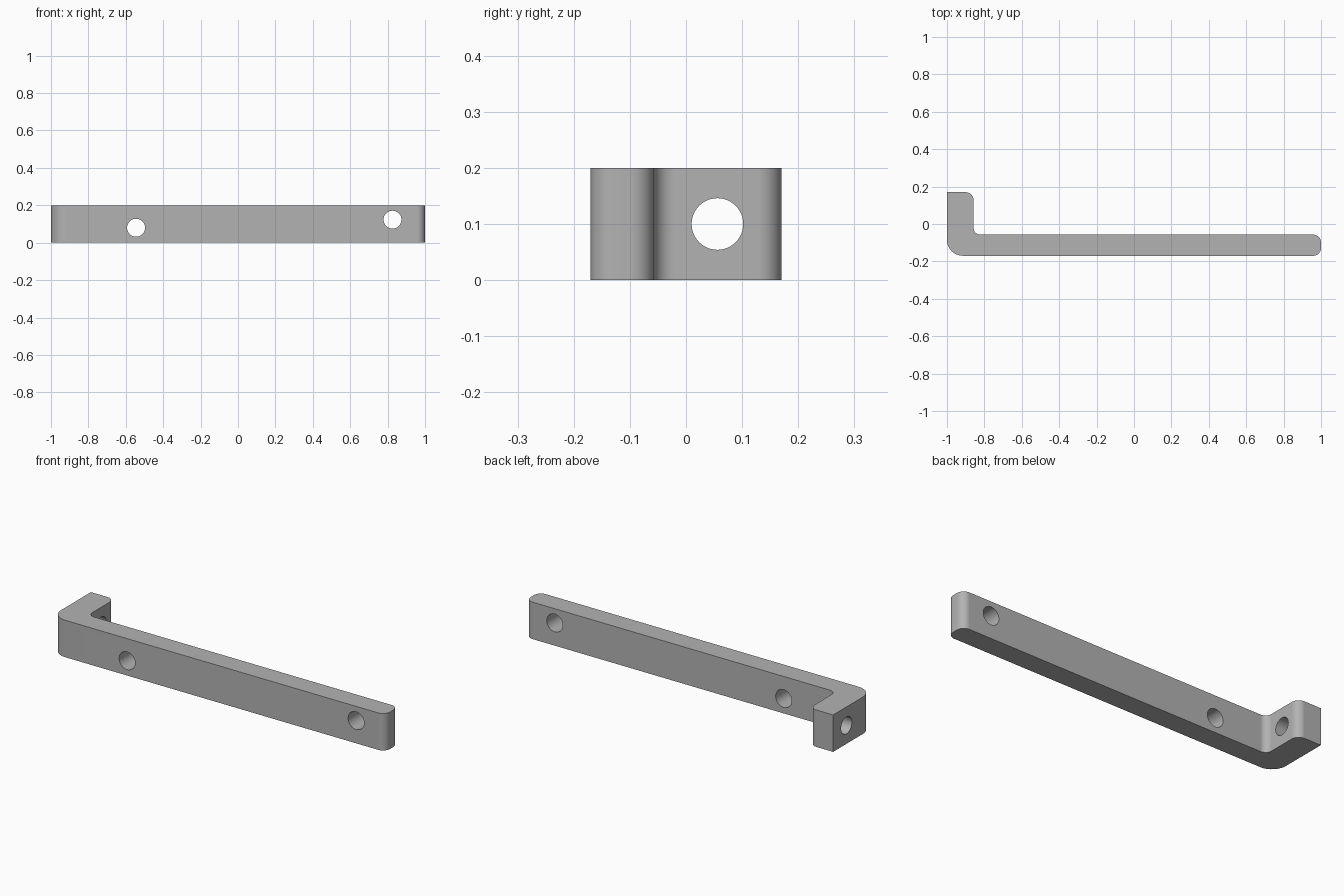
import bpy
import bmesh
import math
from mathutils import Vector, Matrix

HEIGHT = 0.2
SEGMENTS = 10

cube = bpy.data.objects.get("Cube")
if cube:
    bpy.data.objects.remove(cube, do_unlink=True)

grey = bpy.data.materials.new("plain grey")
grey.use_nodes = True
colour = (0.45, 0.45, 0.45, 1)
grey.diffuse_color = colour
grey.node_tree.nodes["Principled BSDF"].inputs["Base Color"].default_value = colour


def add_object(name, bm):
    mesh = bpy.data.meshes.new(name)
    bm.to_mesh(mesh)
    bm.free()
    mesh.materials.append(grey)
    obj = bpy.data.objects.new(name, mesh)
    bpy.context.collection.objects.link(obj)
    return obj


def rounded_outline(corners):
    """Turn (x, y, radius) right-angle corners into a filleted outline."""
    points = []
    for i, (x, y, radius) in enumerate(corners):
        here = Vector((x, y, 0))
        if not radius:
            points.append(here)
            continue
        before = Vector((*corners[i - 1][:2], 0)) - here
        after = Vector((*corners[(i + 1) % len(corners)][:2], 0)) - here
        before.normalize()
        after.normalize()
        centre = here + (before + after) * radius
        for k in range(SEGMENTS + 1):
            a = math.pi / 2 * k / SEGMENTS
            points.append(centre - radius * (after * math.cos(a) + before * math.sin(a)))
    return points


# L-shaped bar: long arm with rounded end, short arm turned to the back
corners = [
    (-1, -0.17, 0.085), (1, -0.17, 0.042), (1, -0.057, 0.042),
    (-0.858, -0.057, 0.036), (-0.858, 0.17, 0.042), (-1, 0.17, 0),
]
bm = bmesh.new()
base = bm.faces.new([bm.verts.new(p) for p in rounded_outline(corners)])
side = bmesh.ops.extrude_face_region(bm, geom=[base])
top = [v for v in side["geom"] if isinstance(v, bmesh.types.BMVert)]
bmesh.ops.translate(bm, vec=(0, 0, HEIGHT), verts=top)
bmesh.ops.recalc_face_normals(bm, faces=bm.faces)
bracket = add_object("angle_bracket", bm)

# Screw holes: name, centre, radius, axis the hole is turned about
holes = [
    ("inner_hole", (-0.545, -0.11, 0.08), 0.048, "X"),
    ("outer_hole", (0.826, -0.11, 0.123), 0.048, "X"),
    ("short_arm_hole", (-0.93, 0.056, 0.1), 0.046, "Y"),
]
for name, centre, radius, axis in holes:
    bm = bmesh.new()
    turn = Matrix.Translation(centre) @ Matrix.Rotation(math.pi / 2, 4, axis)
    bmesh.ops.create_cone(bm, cap_ends=True, segments=48, radius1=radius,
                          radius2=radius, depth=0.3, matrix=turn)
    cutter = add_object(name + "_cutter", bm)
    cutter.hide_render = True
    cutter.hide_set(True)
    cut = bracket.modifiers.new(name, "BOOLEAN")
    cut.operation = "DIFFERENCE"
    cut.solver = "EXACT"
    cut.object = cutter

# Bake the holes, then drop the cutters
bpy.context.view_layer.update()
graph = bpy.context.evaluated_depsgraph_get()
bracket.data = bpy.data.meshes.new_from_object(bracket.evaluated_get(graph))
bracket.modifiers.clear()
for name, *_ in holes:
    bpy.data.objects.remove(bpy.data.objects[name + "_cutter"], do_unlink=True)

# Smooth fillets and hole walls, crisp edges, flat broad faces
bpy.ops.object.select_all(action="DESELECT")
bracket.select_set(True)
bpy.context.view_layer.objects.active = bracket
bpy.ops.object.shade_smooth_by_angle(angle=math.radians(30))
weighted = bracket.modifiers.new("flat_faces", "WEIGHTED_NORMAL")
weighted.keep_sharp = True
